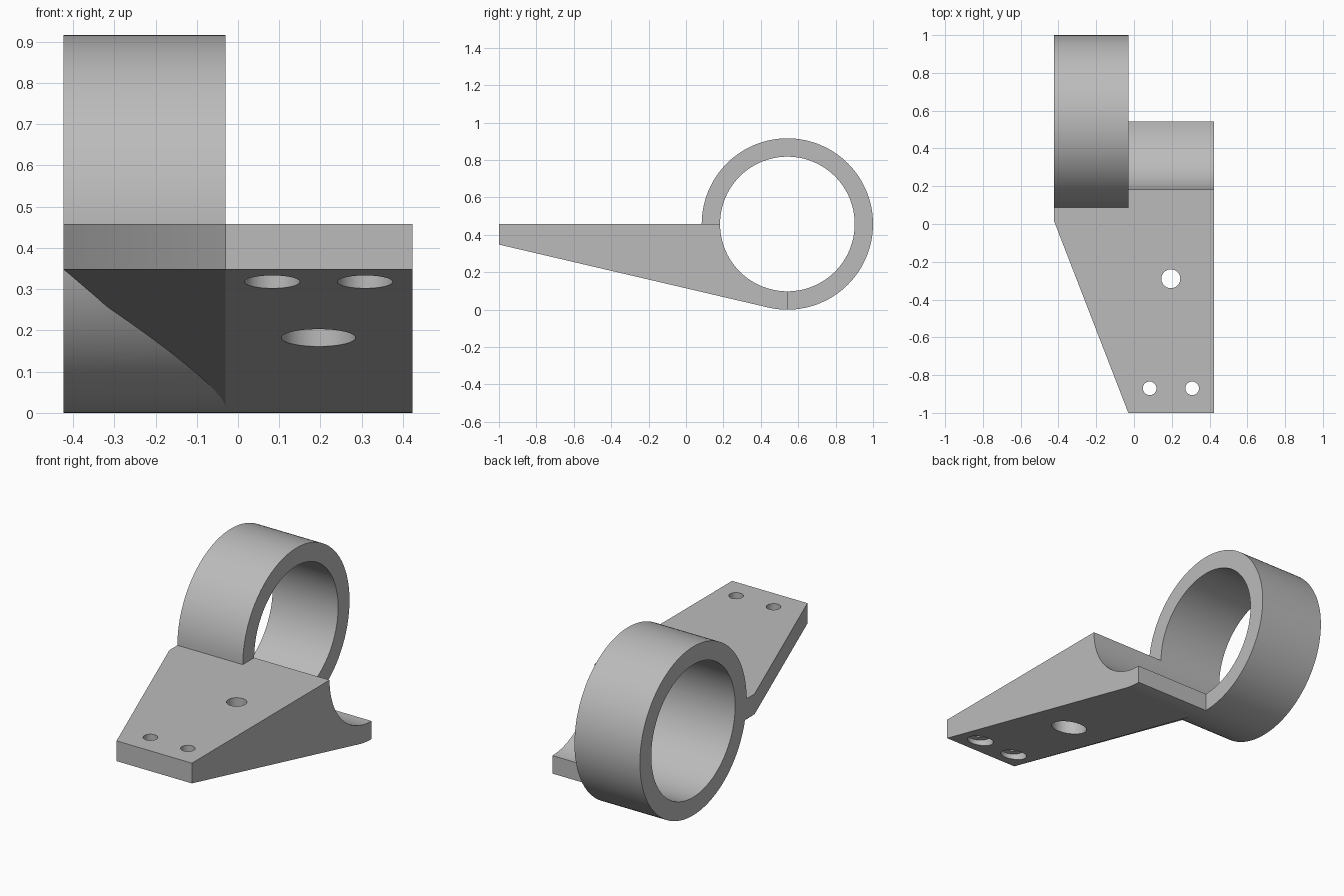
import bpy, bmesh
from math import cos, sin, pi, atan2, asin, hypot
from mathutils import Matrix, Vector

cube = bpy.data.objects.get("Cube")
if cube:
    bpy.data.objects.remove(cube, do_unlink=True)

R, BORE = 0.458, 0.36             # ring outer and inner radius
CY, CZ = 0.542, 0.458             # ring centre, also the plate top height
LEFT, MID, RIGHT = -0.423, -0.03, 0.423
LIP = 0.348                       # underside height at the front edge

metal = bpy.data.materials.new("grey metal")
metal.use_nodes = True
grey = (0.5, 0.5, 0.5, 1)
metal.diffuse_color = grey
metal.node_tree.nodes["Principled BSDF"].inputs["Base Color"].default_value = grey


def finish(name, bm):
    bmesh.ops.recalc_face_normals(bm, faces=bm.faces)
    mesh = bpy.data.meshes.new(name)
    bm.to_mesh(mesh)
    bm.free()
    mesh.materials.append(metal)
    obj = bpy.data.objects.new(name, mesh)
    bpy.context.collection.objects.link(obj)
    return obj


def cylinder(name, radius, centre, length, axis, segments):
    bm = bmesh.new()
    turn = Matrix.Rotation(pi / 2, 4, 'Y') if axis == 'X' else Matrix()
    bmesh.ops.create_cone(bm, cap_ends=True, segments=segments, radius1=radius, radius2=radius,
                          depth=length, matrix=Matrix.Translation(centre) @ turn)
    return finish(name, bm)


def combine(target, other, operation):
    mod = target.modifiers.new(operation.lower(), 'BOOLEAN')
    mod.operation, mod.object, mod.solver = operation, other, 'EXACT'
    bpy.context.view_layer.objects.active = target
    bpy.ops.object.modifier_apply(modifier=mod.name)
    bpy.data.objects.remove(other, do_unlink=True)


# Wedge plate: the sloping underside runs tangent into the ring's outer circle
dy, dz = CY + 1, CZ - LIP
tangent = atan2(dz, dy) - asin(R / hypot(dy, dz)) - pi / 2
profile = [(-1, LIP), (-1, CZ), (CY, CZ)]
for i in range(9):
    a = -pi / 2 + (tangent + pi / 2) * i / 8
    profile.append((CY + R * cos(a), CZ + R * sin(a)))
touch = profile[-1]
bm = bmesh.new()
face = bm.faces.new([bm.verts.new((MID, y, z)) for y, z in profile])
side = bmesh.ops.extrude_face_region(bm, geom=[face])["geom"]
bmesh.ops.translate(bm, vec=(RIGHT - MID, 0, 0),
                    verts=[v for v in side if isinstance(v, bmesh.types.BMVert)])
bracket = finish("bracket", bm)

# Tapered wing that carries the plate across under the ring
bm = bmesh.new()
for z in (LIP, CZ):
    for x, y in ((MID, -1), (LEFT, 0.015), (LEFT, 0.11)):
        bm.verts.new((x, y, z))
bm.verts.new((MID, 0.11, CZ))
bm.verts.new((MID, *touch))
bmesh.ops.convex_hull(bm, input=bm.verts)
wing = finish("wing", bm)

# Ring body, then the bore through everything
ring = cylinder("ring", R, ((LEFT + MID) / 2, CY, CZ), MID - LEFT, 'X', 128)
combine(bracket, wing, 'UNION')
combine(bracket, ring, 'UNION')
combine(bracket, cylinder("bore", BORE, (0, CY, CZ), 2, 'X', 128), 'DIFFERENCE')

# Bolt holes, counterbored from below
for x, y, small, large in ((0.195, -0.29, 0.05, 0.09),
                           (0.083, -0.87, 0.036, 0.067),
                           (0.308, -0.87, 0.036, 0.067)):
    combine(bracket, cylinder("hole", small, (x, y, 0.3), 1, 'Z', 48), 'DIFFERENCE')
    combine(bracket, cylinder("counterbore", large, (x, y, -0.14), 1, 'Z', 48), 'DIFFERENCE')

bpy.ops.object.select_all(action='DESELECT')
bracket.select_set(True)
bpy.context.view_layer.objects.active = bracket
bpy.ops.object.shade_smooth_by_angle(angle=pi / 7)
